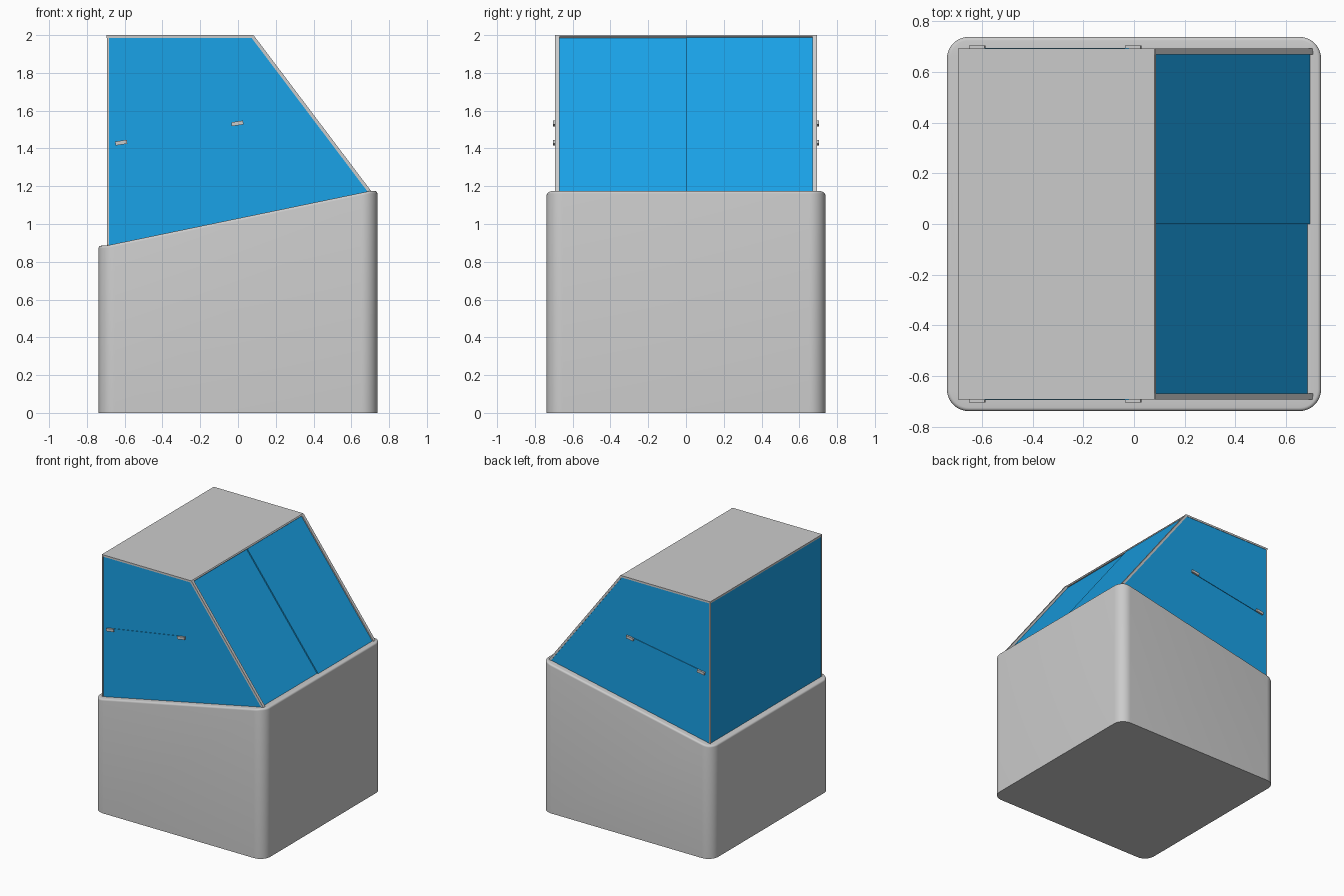
import bpy, bmesh, math
from mathutils import Vector

if "Cube" in bpy.data.objects:
    bpy.data.objects.remove(bpy.data.objects["Cube"])

blue = bpy.data.materials.new("blue_glass")
blue.diffuse_color = (0.01, 0.36, 0.8, 1)
blue.use_nodes = True
blue.node_tree.nodes["Principled BSDF"].inputs["Base Color"].default_value = blue.diffuse_color


def rim(x):
    """Height of the sloping base rim, level at both ends."""
    return 0.885 + 0.29 * (min(max(x, -0.70), 0.70) + 0.70) / 1.40


def finish(name, bm, mat=None):
    bmesh.ops.recalc_face_normals(bm, faces=bm.faces)
    mesh = bpy.data.meshes.new(name)
    bm.to_mesh(mesh)
    bm.free()
    ob = bpy.data.objects.new(name, mesh)
    bpy.context.collection.objects.link(ob)
    if mat:
        mesh.materials.append(mat)
    return ob


def prism(name, pts, y0, y1, mat=None):
    """Extrude an (x, z) outline from y0 to y1."""
    bm = bmesh.new()
    face = bm.faces.new([bm.verts.new((x, y0, z)) for x, z in pts])
    new = bmesh.ops.extrude_face_region(bm, geom=[face])["geom"]
    bmesh.ops.translate(bm, vec=(0, y1 - y0, 0),
                        verts=[v for v in new if isinstance(v, bmesh.types.BMVert)])
    return finish(name, bm, mat)


def strip(name, a, b, depth, y0, y1, mat=None):
    """Flat bar from a to b in the xz plane, thickened to the right of travel."""
    a, b = Vector(a), Vector(b)
    d = (b - a).normalized()
    n = Vector((d.y, -d.x)) * depth
    return prism(name, [a, b, b + n, a + n], y0, y1, mat)


# Base: rounded square with a sloping, softened rim
def ring(bm, half, r, height):
    verts = []
    for k, (sx, sy) in enumerate([(1, 1), (-1, 1), (-1, -1), (1, -1)]):
        for i in range(13):
            a = math.radians(90 * k + 7.5 * i)
            x = sx * (half - r) + r * math.cos(a)
            y = sy * (half - r) + r * math.sin(a)
            verts.append(bm.verts.new((x, y, height(x))))
    return verts


bm = bmesh.new()
loops = [ring(bm, 0.738, 0.085, lambda x: 0)]
for i in range(5):
    a = math.radians(22.5 * i)
    inset = 0.014 * (1 - math.cos(a))
    drop = 0.014 * (1 - math.sin(a))
    loops.append(ring(bm, 0.738 - inset, 0.085 - inset, lambda x: rim(x) - drop))
loops.append(ring(bm, 0.685, 0.03, rim))
for lo, hi in zip(loops, loops[1:]):
    for i in range(len(lo)):
        j = (i + 1) % len(lo)
        bm.faces.new((lo[i], lo[j], hi[j], hi[i]))
bm.faces.new(loops[0])
bm.faces.new(loops[-1])
base = finish("base", bm)
bpy.context.view_layer.objects.active = base
base.select_set(True)
bpy.ops.object.shade_smooth_by_angle(angle=math.radians(35))
base.select_set(False)

# Roof plate, its front edge cut to the slope
prism("roof", [(-0.695, 1.985), (0.08, 1.985), (0.086, 1.992), (0.08, 2.0), (-0.695, 2.0)],
      -0.693, 0.693)

# Glass back
prism("back_glass", [(-0.692, 0.86), (-0.68, 0.86), (-0.68, 1.986), (-0.692, 1.986)],
      -0.686, 0.686, blue)

# Sides: glass, sloping rail, back post, and a shelf edge held by two clips
for s, side in ((-1, "near"), (1, "far")):
    prism(f"side_glass_{side}", [(-0.688, 0.86), (0.69, 1.15), (0.69, 1.18),
          (0.078, 1.986), (-0.688, 1.986)], s * 0.67, s * 0.69, blue)
    strip(f"slope_rail_{side}", (0.082, 2.0), (0.712, 1.165), 0.017, s * 0.669, s * 0.693)
    prism(f"back_post_{side}", [(-0.694, 0.87), (-0.684, 0.87), (-0.684, 1.99),
          (-0.694, 1.99)], s * 0.684, s * 0.692)
    strip(f"shelf_edge_{side}", (-0.60, 1.444), (-0.02, 1.541), 0.02,
          s * 0.685, s * 0.694, blue)
    for x, z, end in ((-0.62, 1.441, "low"), (-0.005, 1.543, "high")):
        strip(f"shelf_clip_{end}_{side}", (x - 0.031, z - 0.005), (x + 0.031, z + 0.005),
              0.021, s * 0.685, s * 0.704)

# Two sliding glass doors on the slope, one set behind the other
for name, back, y0, y1 in (("door_outer", 0.009, 0, 0.67), ("door_inner", 0.018, -0.67, 0.005)):
    off = Vector((0.798, 0.603)) * -back
    strip(name, Vector((0.082, 2.0)) + off, Vector((0.712, 1.165)) + off, 0.009, y0, y1, blue)
